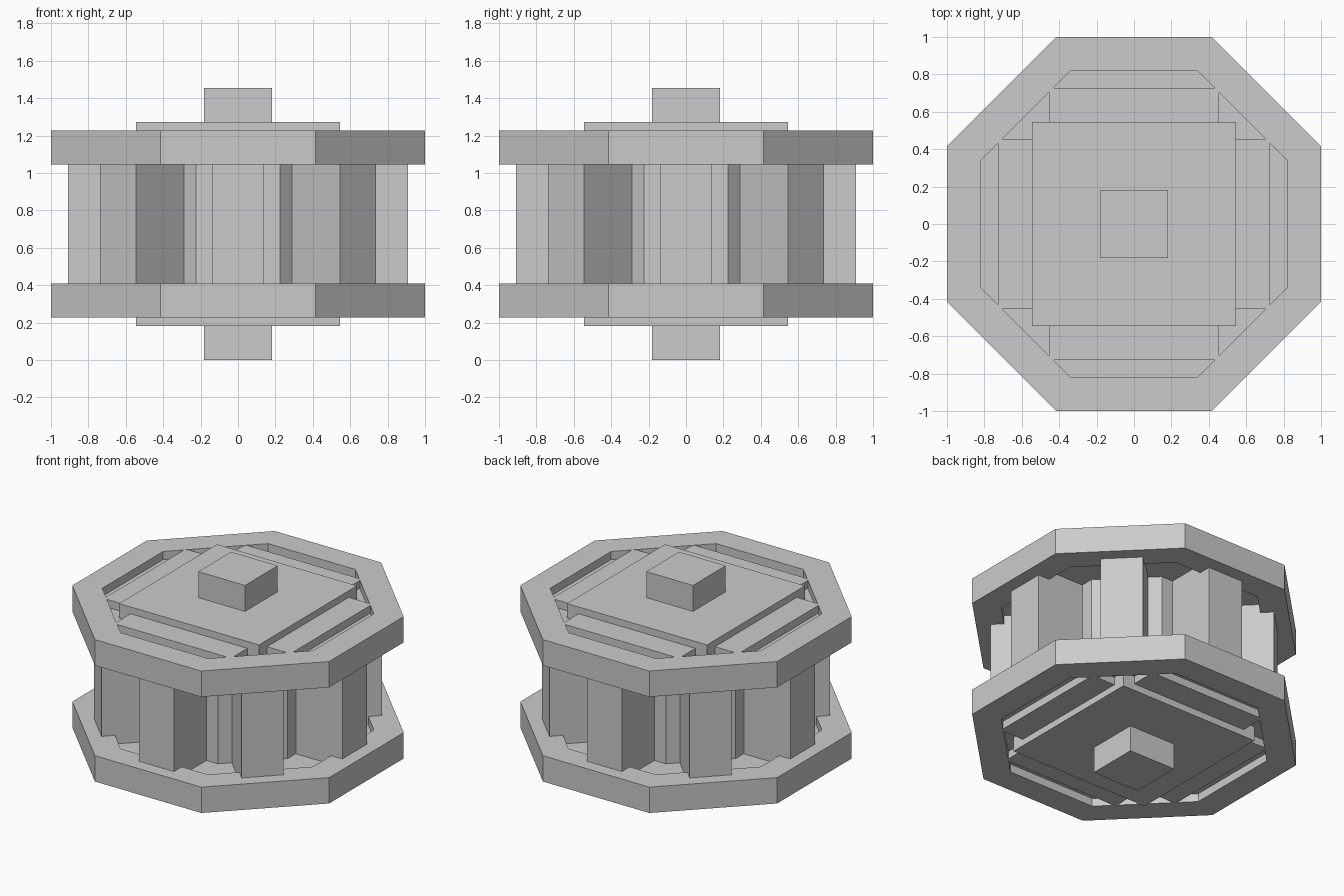
import bpy, bmesh
from math import pi, cos, sin
from mathutils import Matrix

if "Cube" in bpy.data.objects:
    bpy.data.objects.remove(bpy.data.objects["Cube"])

MID = 0.7275          # mirror height of the wheel
HEIGHT = 2 * MID


def finish(name, bm):
    bmesh.ops.recalc_face_normals(bm, faces=bm.faces)
    mesh = bpy.data.meshes.new(name)
    bm.to_mesh(mesh)
    bm.free()
    obj = bpy.data.objects.new(name, mesh)
    bpy.context.collection.objects.link(obj)
    return obj


def box(name, x0, x1, y0, y1, z0, z1, angle=0.0):
    bm = bmesh.new()
    m = (Matrix.Rotation(angle, 4, 'Z')
         @ Matrix.Translation(((x0 + x1) / 2, (y0 + y1) / 2, (z0 + z1) / 2))
         @ Matrix.Diagonal((x1 - x0, y1 - y0, z1 - z0, 1)))
    bmesh.ops.create_cube(bm, size=1, matrix=m)
    return finish(name, bm)


def octagon(bm, apothem, z):
    r = apothem / cos(pi / 8)
    return [bm.verts.new((r * cos((i + 0.5) * pi / 4), r * sin((i + 0.5) * pi / 4), z))
            for i in range(8)]


def bridge(bm, a, b):
    for i in range(8):
        j = (i + 1) % 8
        bm.faces.new((a[i], a[j], b[j], b[i]))


def prism(name, apothem, z0, z1):
    bm = bmesh.new()
    low, high = octagon(bm, apothem, z0), octagon(bm, apothem, z1)
    bridge(bm, low, high)
    bm.faces.new(low)
    bm.faces.new(high)
    return finish(name, bm)


def ring(name, outer, inner, z0, z1):
    bm = bmesh.new()
    loops = [octagon(bm, a, z) for a, z in
             ((outer, z0), (outer, z1), (inner, z1), (inner, z0))]
    for i in range(4):
        bridge(bm, loops[i], loops[(i + 1) % 4])
    return finish(name, bm)


# Square axle and octagonal core
box("axle", -0.182, 0.182, -0.182, 0.182, 0, HEIGHT)
prism("core", 0.545, 0.33, HEIGHT - 0.33)

# Matching end assemblies, mirrored about the middle
for side, flip in (("lower", False), ("upper", True)):
    def span(z0, z1):
        return (HEIGHT - z1, HEIGHT - z0) if flip else (z0, z1)

    ring(side + "_rim", 1.0, 0.82, *span(0.228, 0.41))
    prism(side + "_recessed_disc", 0.823, *span(0.285, 0.35))
    box(side + "_hub_plate", -0.545, 0.545, -0.545, 0.545, *span(0.183, 0.30))
    box(side + "_board_along_x", -0.727, 0.727, -0.455, 0.455, *span(0.23, 0.30))
    box(side + "_board_along_y", -0.455, 0.455, -0.727, 0.727, *span(0.231, 0.30))

# Eight radial staves between the rims
for i in range(8):
    box(f"stave_{i + 1}", 0.53, 0.908, -0.136, 0.136, 0.34, HEIGHT - 0.34, i * pi / 4)
